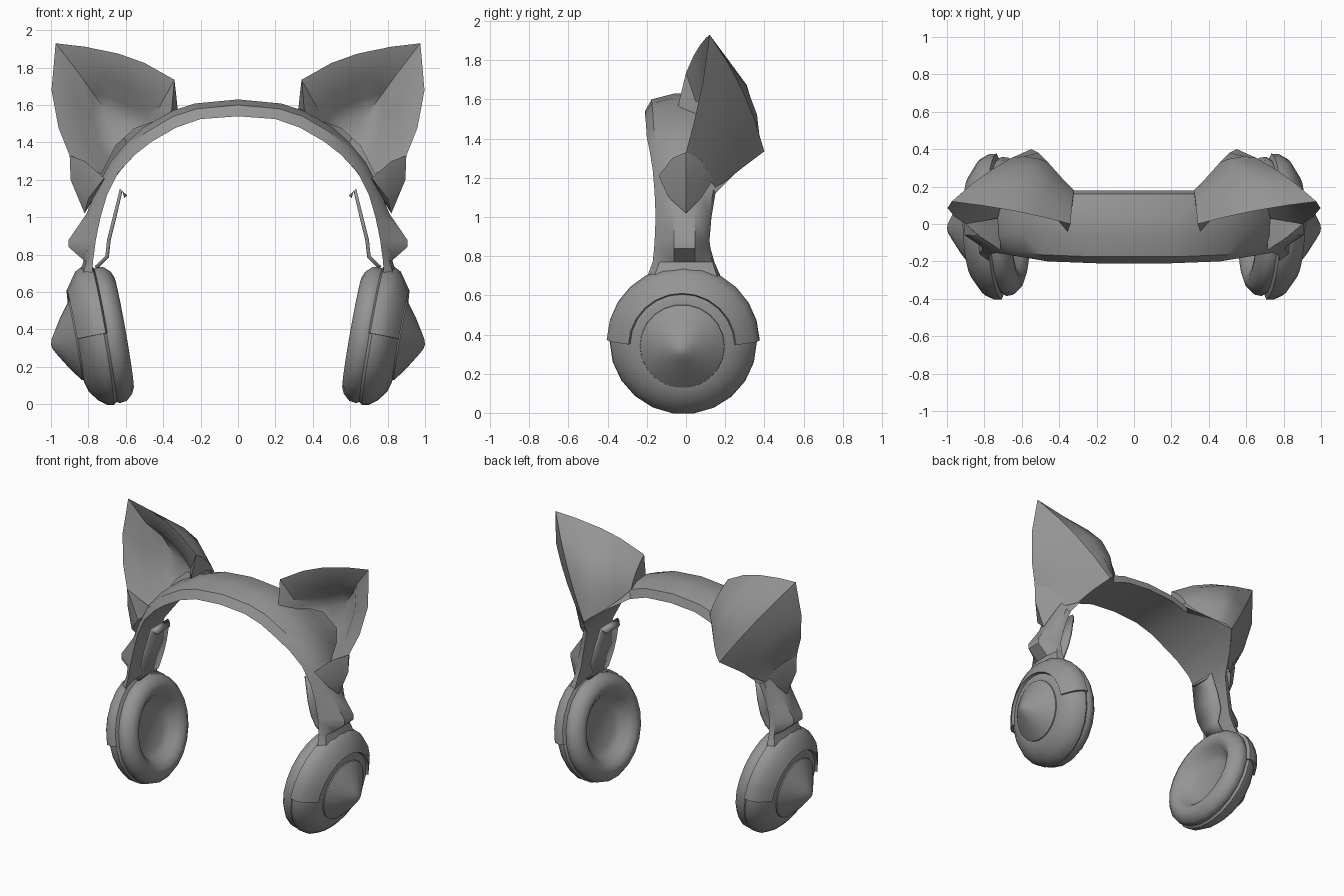
import bpy, bmesh, math
from mathutils import Vector

if "Cube" in bpy.data.objects:
    bpy.data.objects.remove(bpy.data.objects["Cube"])

grey = bpy.data.materials.new("plain grey")
grey.diffuse_color = (0.3, 0.3, 0.3, 1)
grey.use_nodes = True
grey.node_tree.nodes["Principled BSDF"].inputs["Base Color"].default_value = grey.diffuse_color


def finish(name, bm, angle=40, solid=0):
    """Turn a right-hand part into an object and mirror it to the left."""
    bmesh.ops.remove_doubles(bm, verts=bm.verts, dist=0.0005)
    bmesh.ops.recalc_face_normals(bm, faces=bm.faces)
    me = bpy.data.meshes.new(name)
    bm.to_mesh(me)
    bm.free()
    ob = bpy.data.objects.new(name, me)
    bpy.context.collection.objects.link(ob)
    me.materials.append(grey)
    bpy.ops.object.select_all(action='DESELECT')
    ob.select_set(True)
    bpy.context.view_layer.objects.active = ob
    bpy.ops.object.shade_smooth_by_angle(angle=math.radians(angle))
    if solid:
        m = ob.modifiers.new("thickness", 'SOLIDIFY')
        m.thickness, m.offset = solid, 0
    m = ob.modifiers.new("mirror", 'MIRROR')
    m.use_clip = True
    return ob


def loft(rows, closed=False, caps=(False, False)):
    """Skin a list of equal-length point rows."""
    bm = bmesh.new()
    vs = [[bm.verts.new(p) for p in r] for r in rows]
    n = len(vs[0])
    for a, b in zip(vs, vs[1:]):
        for j in range(n if closed else n - 1):
            k = (j + 1) % n
            bm.faces.new((a[j], a[k], b[k], b[j]))
    for row, cap in ((vs[0], caps[0]), (vs[-1], caps[1])):
        if cap:
            bm.faces.new(row)
    return bm


# Headband: inner x,z / outer x,z / front y, back y / crown bulge
stations = [
    (0, 1.54, 0, 1.60, -.21, .18, .03), (.20, 1.525, .22, 1.58, -.21, .18, .03),
    (.33, 1.48, .345, 1.54, -.205, .18, .03), (.46, 1.405, .49, 1.455, -.20, .33, .03),
    (.55, 1.335, .575, 1.38, -.185, .40, .03), (.64, 1.24, .665, 1.27, -.17, .27, .03),
    (.70, 1.12, .73, 1.14, -.16, .15, .03), (.735, 1.0, .77, 1.01, -.155, .13, .04),
    (.76, .88, .80, .88, -.16, .12, .105), (.765, .84, .805, .84, -.163, .125, .10),
    (.775, .77, .81, .77, -.17, .145, .015), (.78, .69, .83, .69, -.20, .18, .02)]
rows = []
for i, (xi, zi, xo, zo, yf, yb, bulge) in enumerate(stations):
    d = Vector((xo - xi, 0, zo - zi)).normalized()
    yo = min(yb, .17)
    o = Vector((xo, 0, zo))
    row = [Vector((xi, yf, zi)), o + Vector((0, yf + .035, 0))]
    row += [o + d * bulge + Vector((0, y, 0)) for y in (-.06, .045)]
    row += [o + Vector((0, yo - .01, 0)), Vector((xi, yb, zi))]
    rows.append(row)
finish("headband", loft(rows, True, (False, True)), 35)

# Cat ear: front rim, matching line on the band's back edge, back bulge
rim = [(.355, -.04, 1.57), (.34, 0, 1.735), (.50, .04, 1.825), (.64, .07, 1.875), (.82, .10, 1.912),
       (.975, .12, 1.93), (.997, .085, 1.68), (.96, .04, 1.48), (.90, 0, 1.33)]
base = [(.33, .10, 1.58), (.32, .18, 1.55), (.38, .24, 1.48), (.46, .33, 1.405), (.51, .38, 1.37),
        (.55, .40, 1.335), (.62, .30, 1.26), (.68, .20, 1.18), (.75, .15, 1.15)]
panel = [(.40, .01, 1.53), (.42, .05, 1.59), (.53, .09, 1.665), (.62, .11, 1.705), (.72, .13, 1.745),
         (.855, .15, 1.775), (.865, .12, 1.61), (.82, .08, 1.39), (.73, .03, 1.23)]
bulges = (0, .02, .07, .11, .07, .03, .03, .02, 0)
rim, base, panel = ([Vector(p) for p in c] for c in (rim, base, panel))
centre = Vector((.62, .24, 1.45))
rows = []
for t in (1, .75, .5, .25, 0):
    rows.append([r.lerp(b, t) + Vector((0, 1, .3)) * g * 4 * t * (1 - t)
                 for r, b, g in zip(rim, base, bulges)])
rows.append([r.lerp(p, .08) for r, p in zip(rim, panel)])
rows.append(panel)
rows.append([p.lerp(centre, .35) + Vector((0, .05, 0)) for p in panel])
rows.append([p.lerp(centre, .7) + Vector((0, .03, 0)) for p in panel])
rows.append([centre] * len(panel))
bm = loft(rows[:-1])
bm.verts.ensure_lookup_table()
bm.faces.new(bm.verts[-len(panel):])
finish("cat_ear", bm, 32)

# Faceted fairing below the ear
bm = bmesh.new()
for p in [(.90, 0, 1.33), (.82, -.07, 1.30), (.715, -.14, 1.21), (.80, -.09, 1.10), (.82, 0, 1.02),
          (.80, .08, 1.10), (.76, .14, 1.19), (.85, .08, 1.29), (.895, 0, 1.20), (.71, 0, 1.20)]:
    bm.verts.new(p)
bmesh.ops.convex_hull(bm, input=bm.verts)
finish("ear_fairing", bm, 30)

# Inner slider plate
outline = [(.60, 1.11, .07), (.625, 1.145, .10), (.665, .98, .12), (.69, .88, .12),
           (.70, .79, .08), (.76, .73, .07)]
rows = [[(x, -w - .01, z), (x, w - .01, z)] for x, z, w in outline]
finish("slider_plate", loft(rows), 30, .02)

# Ear cups: profiles revolved about a tilted axis
tilt, yaw = math.radians(10), math.radians(2)
axis = Vector((math.cos(tilt), math.sin(yaw) * -1, -math.sin(tilt))).normalized()
side = Vector((0, 1, 0))
side = (side - axis * side.dot(axis)).normalized()
up = axis.cross(side).normalized()
origin = Vector((.61, -.01, .385))


def revolve(profile, start=0, stop=math.tau, n=22):
    return [[origin + axis * t + (side * math.cos(a) + up * math.sin(a)) * r
             for t, r in profile]
            for a in (start + (stop - start) * i / n for i in range(n + 1))]


finish("cushion", loft(revolve([(.10, 0), (.10, .15), (.075, .20), (.03, .235), (.003, .27), (0, .30),
                                (.015, .335), (.05, .367), (.085, .372), (.11, .36), (.11, 0)])), 50)
finish("cup_shell", loft(revolve([(.105, 0), (.105, .365), (.12, .376), (.155, .37), (.20, .335),
                                  (.24, .28), (.258, .215), (.258, 0)])), 40)
finish("cup_cap", loft(revolve([(.25, .218), (.265, .215), (.32, .14), (.37, .06), (.39, .025), (.395, 0)])), 40)

# Half-ring cover over the top of each cup
profile = [(.10, .365), (.11, .39), (.15, .39), (.20, .365), (.245, .30), (.262, .275), (.24, .265)]
finish("cup_cover", loft(revolve(profile, .03, math.pi - .03, 12), True, (True, True)), 40)
